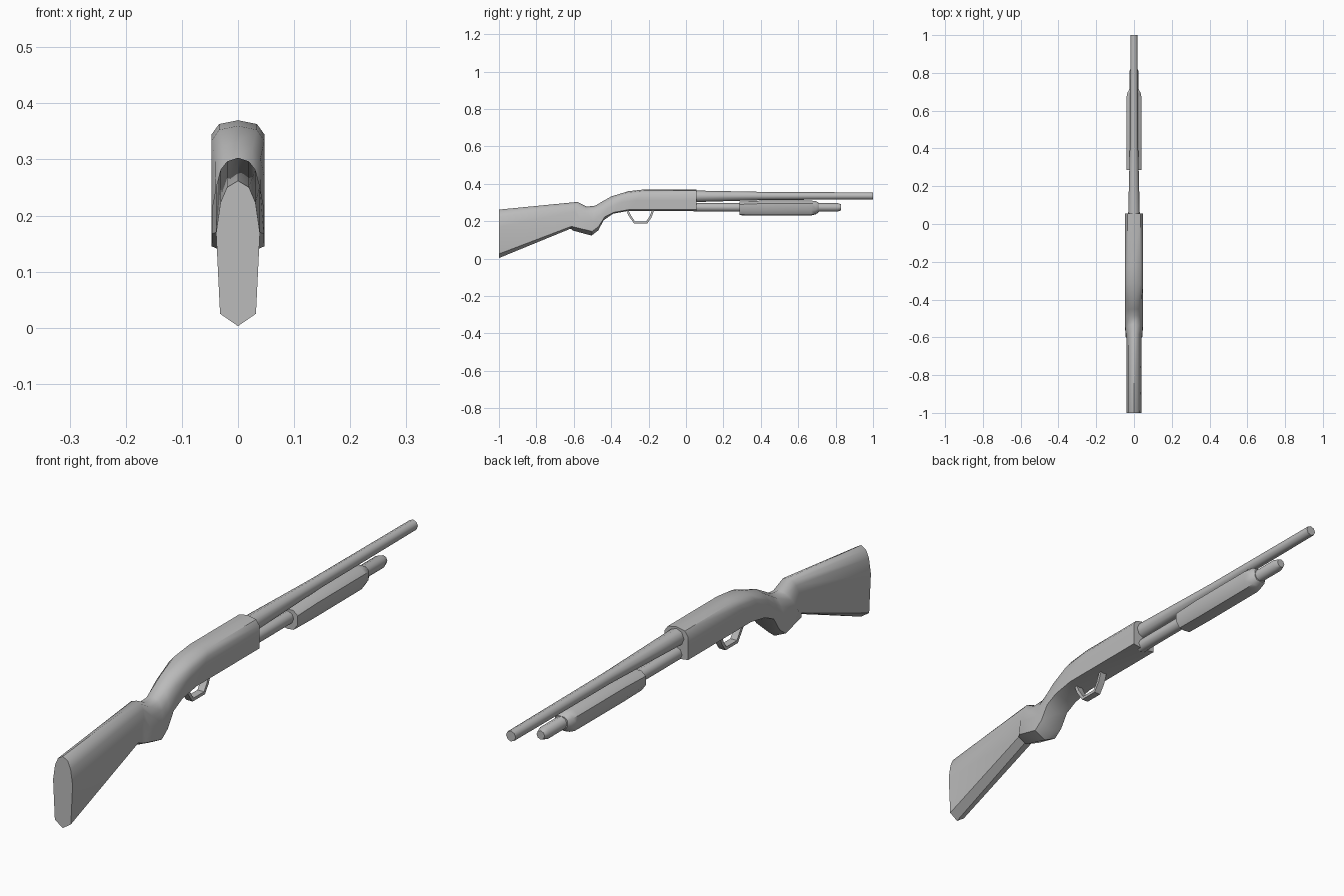
import bpy, bmesh, math
from mathutils import Vector

cube = bpy.data.objects.get("Cube")
if cube:
    bpy.data.objects.remove(cube)

grey = bpy.data.materials.new("plain_grey")
grey.use_nodes = True
colour = (0.5, 0.5, 0.5, 1)
grey.diffuse_color = colour
grey.node_tree.nodes["Principled BSDF"].inputs["Base Color"].default_value = colour


def loft(name, rings, angle=42):
    """Skin a list of equal-length rings and cap both ends."""
    bm = bmesh.new()
    loops = [[bm.verts.new(p) for p in ring] for ring in rings]
    n = len(loops[0])
    for a, b in zip(loops, loops[1:]):
        for i in range(n):
            j = (i + 1) % n
            bm.faces.new((a[i], a[j], b[j], b[i]))
    bm.faces.new(loops[0])
    bm.faces.new(loops[-1])
    bmesh.ops.recalc_face_normals(bm, faces=bm.faces)
    mesh = bpy.data.meshes.new(name)
    bm.to_mesh(mesh)
    bm.free()
    mesh.materials.append(grey)
    obj = bpy.data.objects.new(name, mesh)
    bpy.context.collection.objects.link(obj)
    bpy.ops.object.select_all(action='DESELECT')
    obj.select_set(True)
    bpy.context.view_layer.objects.active = obj
    bpy.ops.object.shade_smooth_by_angle(angle=math.radians(angle))
    return obj


def section(half, top, bottom, width):
    """Mirrored ring; half lists (width share, height share) from top to bottom."""
    full = half + [(-x, t) for x, t in reversed(half) if x > 0]
    ring = []
    for x, t in full:
        y = bottom[0] + (top[0] - bottom[0]) * t
        z = bottom[1] + (top[1] - bottom[1]) * t
        ring.append(Vector((x * width, y, z)))
    return ring


def tube(name, stations, sides=8):
    """Faceted round bar along y; stations are (y, z, radius)."""
    rings = []
    for y, z, r in stations:
        angles = [2 * math.pi * i / sides for i in range(sides)]
        rings.append([Vector((r * math.sin(a), y, z + r * math.cos(a))) for a in angles])
    return loft(name, rings, 50)


# Half profiles, with matching point counts
stock_half = [(0, 1), (0.5, 0.955), (0.8, 0.85), (1, 0.64), (0.82, 0.085), (0, 0)]
grip_half = [(0, 1), (0.55, 0.93), (0.85, 0.76), (1, 0.5), (1, 0.14), (0, 0)]
body_half = [(0, 1), (0.72, 0.94), (1, 0.78), (1, 0.5), (1, 0.06), (0, 0)]

# Stock, grip and receiver as one continuous skin: top point, bottom point, half width
stations = [
    (stock_half, (-1, 0.262), (-1, 0.003), 0.039),
    (stock_half, (-0.58, 0.303), (-0.617, 0.16), 0.039),
    (grip_half, (-0.53, 0.278), (-0.605, 0.15), 0.046),
    (grip_half, (-0.485, 0.283), (-0.505, 0.123), 0.047),
    (grip_half, (-0.45, 0.304), (-0.47, 0.15), 0.047),
    (grip_half, (-0.4, 0.332), (-0.44, 0.205), 0.047),
    (body_half, (-0.31, 0.36), (-0.39, 0.24), 0.047),
    (body_half, (-0.22, 0.37), (-0.31, 0.255), 0.047),
    (body_half, (0.055, 0.37), (0.055, 0.255), 0.047),
]
loft("stock_and_receiver", [section(*s) for s in stations])

# Barrel and magazine tube
tube("barrel", [(0.04, 0.333, 0.031), (0.45, 0.335, 0.021), (1, 0.335, 0.019)])
tube("magazine_tube", [(0.04, 0.274, 0.023), (0.81, 0.274, 0.023), (0.83, 0.274, 0.016)])

# Sliding fore-end
pump_half = [(0, 1), (0.55, 1), (1, 0.8), (1, 0.35), (0.6, 0.04), (0, 0)]
pump = [(0.285, 0.304, 0.232, 0.039), (0.4, 0.31, 0.23, 0.04),
        (0.67, 0.31, 0.231, 0.04), (0.695, 0.307, 0.237, 0.035), (0.712, 0.297, 0.25, 0.025)]
loft("fore_end", [section(pump_half, (y, top), (y, bot), w) for y, top, bot, w in pump])

# Trigger guard: flat strip following a bent path
path = [(-0.315, 0.262), (-0.302, 0.232), (-0.275, 0.193),
        (-0.21, 0.193), (-0.19, 0.222), (-0.175, 0.262)]
centre = Vector((0, -0.243, 0.26))
rings = []
for y, z in path:
    p = Vector((0, y, z))
    inward = (centre - p).normalized() * 0.006
    side = Vector((0.013, 0, 0))
    rings.append([p + inward + side, p + inward - side, p - inward - side, p - inward + side])
loft("trigger_guard", rings, 30)
